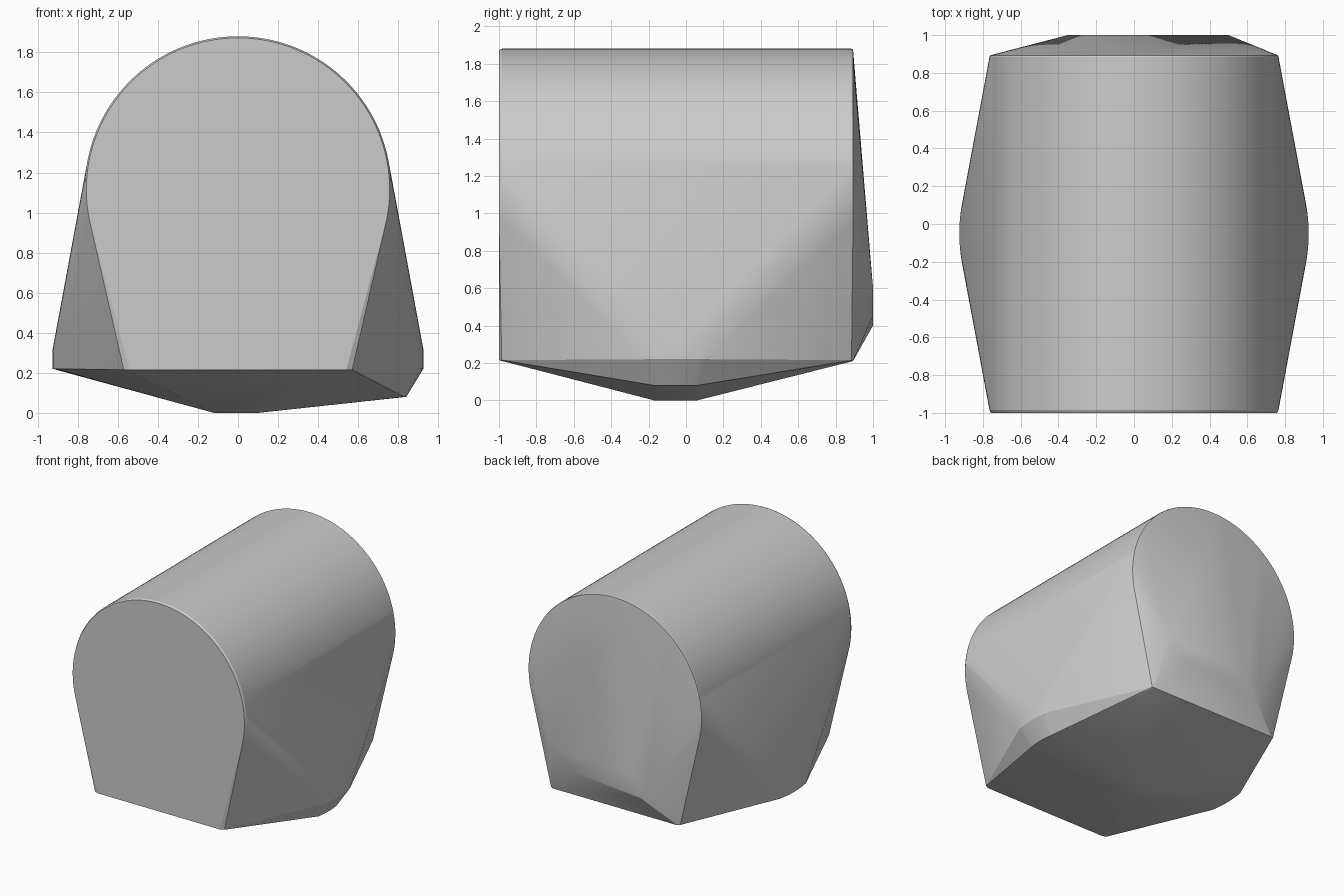
import bpy
import bmesh
import math

cube = bpy.data.objects.get("Cube")
if cube:
    bpy.data.objects.remove(cube, do_unlink=True)

grey = bpy.data.materials.new("plain_grey")
grey.use_nodes = True
colour = (0.6, 0.6, 0.6, 1)
grey.diffuse_color = colour
grey.node_tree.nodes["Principled BSDF"].inputs["Base Color"].default_value = colour

AXIS_Z = 1.115
FOOT_Z = 0.21


def end_outline(y, radius, foot, foot_z):
    """Round arch tapering to two feet, in the plane at y."""
    arch = []
    for i in range(73):
        a = math.radians(-12 + 204 * i / 72)
        arch.append((radius * math.cos(a), y, AXIS_Z + radius * math.sin(a)))
    return arch + [(s * foot, y, foot_z) for s in (-1, 1)]


def rounded_patch(x, z, y_mid, half, depth):
    """Short bowed row of points along a side."""
    side = math.copysign(1, x)
    return [(x - side * depth * (t / 4) ** 2, y_mid + half * t / 4, z)
            for t in range(-4, 5)]


points = []

# Round ends, the front one with a narrow chamfer
points += end_outline(-1, 0.757, 0.54, 0.215)
points += end_outline(-0.985, 0.765, 0.57, 0.215)
points += end_outline(0.885, 0.765, 0.57, 0.215)
points += end_outline(0.893, 0.762, 0.55, FOOT_Z)

# Side bulges
for side in (-1, 1):
    for z in (0.22, 0.32):
        points += rounded_patch(side * 0.925, z, -0.05, 0.16, 0.015)
points += rounded_patch(0.84, 0.08, -0.055, 0.115, 0.01)

# Small flat at the lowest point
points += [(x, y, 0) for x in (-0.12, 0.1) for y in (-0.17, 0.06)]

# Low bulge on the back
points += [(0.5, 1, 0.6), (0.3, 1, 0.45), (-0.3, 1, 0.4),
           (-0.35, 1, 0.45), (-0.22, 1, 0.55)]

# Wrap all the outlines in one convex skin
bm = bmesh.new()
for p in points:
    bm.verts.new(p)
hull = bmesh.ops.convex_hull(bm, input=bm.verts[:])
loose = [v for v in bm.verts if not v.link_faces]
bmesh.ops.delete(bm, geom=loose, context='VERTS')
bmesh.ops.dissolve_limit(bm, angle_limit=math.radians(0.3),
                         verts=bm.verts[:], edges=bm.edges[:])
bmesh.ops.recalc_face_normals(bm, faces=bm.faces[:])
mesh = bpy.data.meshes.new("rounded_body")
bm.to_mesh(mesh)
bm.free()

body = bpy.data.objects.new("rounded_body", mesh)
bpy.context.scene.collection.objects.link(body)
mesh.materials.append(grey)
bpy.ops.object.select_all(action='DESELECT')
body.select_set(True)
bpy.context.view_layer.objects.active = body
bpy.ops.object.shade_smooth_by_angle(angle=math.radians(20))
